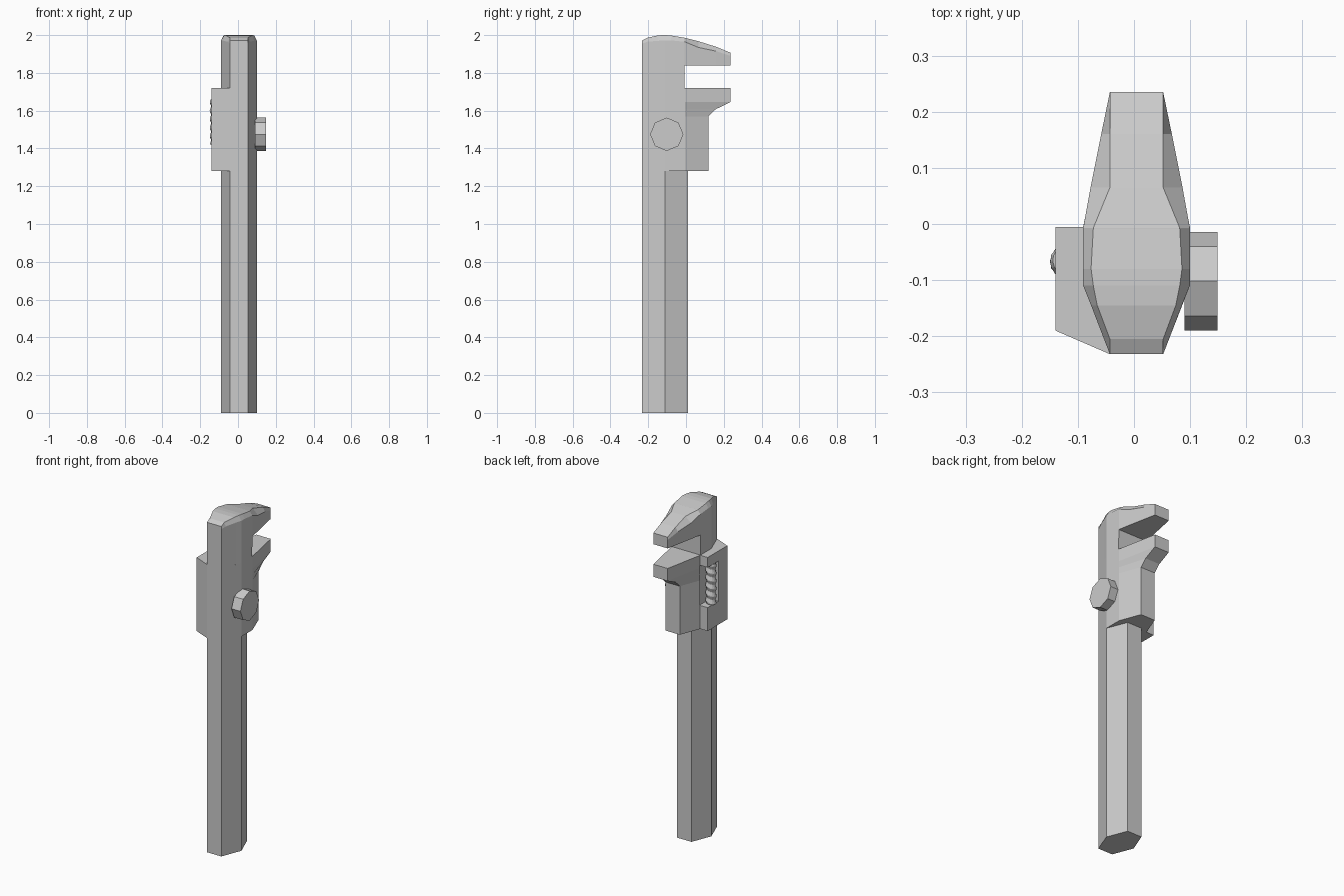
import bpy, bmesh, math

if "Cube" in bpy.data.objects:
    bpy.data.objects.remove(bpy.data.objects["Cube"])

CX = 0.0045          # centre plane of the wrench body
W, N = 0.095, 0.0475  # wide and narrow half widths


def loft(name, rings):
    """Skin a list of equal-length closed rings and cap both ends."""
    bm = bmesh.new()
    rows = [[bm.verts.new(p) for p in ring] for ring in rings]
    n = len(rows[0])
    for a, b in zip(rows, rows[1:]):
        for i in range(n):
            j = (i + 1) % n
            bm.faces.new((a[i], a[j], b[j], b[i]))
    bm.faces.new(rows[0][::-1])
    bm.faces.new(rows[-1])
    bmesh.ops.recalc_face_normals(bm, faces=bm.faces)
    mesh = bpy.data.meshes.new(name)
    bm.to_mesh(mesh)
    bm.free()
    ob = bpy.data.objects.new(name, mesh)
    bpy.context.collection.objects.link(ob)
    return ob


def prism(name, outline, z0, z1):
    return loft(name, [[(x, y, z) for x, y in outline] for z in (z0, z1)])


# Hexagonal handle
prism("handle", [(CX - N, -0.232), (CX + N, -0.232), (CX + W, -0.11),
                 (CX + N, 0.01), (CX - N, 0.01), (CX - W, -0.11)], 0, 1.28)

# Sliding sleeve, bulging to the left, with a window for the worm screw
sleeve = prism("sleeve", [(-0.14, -0.19), (CX - N, -0.232), (CX + N, -0.232),
                          (CX + W, -0.11), (CX + W, -0.005), (-0.14, -0.005)],
               1.28, 1.72)
cutter = prism("window_cutter", [(-0.2, -0.105), (-0.086, -0.105),
                                 (-0.086, 0.05), (-0.2, 0.05)], 1.42, 1.66)
cutter.hide_render = True
cutter.hide_set(True)
cut = sleeve.modifiers.new("window", 'BOOLEAN')
cut.operation = 'DIFFERENCE'
cut.solver = 'EXACT'
cut.object = cutter

# Lower jaw: narrow body flaring out to the jaw tip
jaw = [(1.28, 0.12), (1.57, 0.12), (1.608, 0.158), (1.645, 0.235), (1.72, 0.235)]
loft("lower_jaw", [[(CX - W, -0.005, z), (CX + W, -0.005, z),
                    (CX + N, y, z), (CX - N, y, z)] for z, y in jaw])

# Upper jaw and neck: y, outer half width, top half width, shoulder z, top z, bottom z
stations = [(-0.232, N, N, 1.955, 1.972, 1.72),
            (-0.205, 0.058, N, 1.965, 1.986, 1.72),
            (-0.145, 0.081, 0.07, 1.97, 1.999, 1.72),
            (-0.11, W, 0.077, 1.972, 2.0, 1.72),
            (-0.08, W, 0.081, 1.972, 1.998, 1.72),
            (-0.008, W, 0.077, 1.965, 1.986, 1.72),
            (-0.007, W, 0.077, 1.965, 1.986, 1.84),
            (0.065, 0.082, N, 1.935, 1.968, 1.84),
            (0.16, 0.063, N, 1.915, 1.938, 1.84),
            (0.235, N, N, 1.89, 1.907, 1.84)]
loft("upper_jaw", [[(CX - w, y, zb), (CX + w, y, zb), (CX + w, y, zs),
                    (CX + t, y, zt), (CX - t, y, zt), (CX - w, y, zs)]
                   for y, w, t, zs, zt, zb in stations])

# Octagonal knob on the right
loft("knob", [[(x, -0.102 + 0.088 * math.cos(i * math.pi / 4),
                1.475 + 0.088 * math.sin(i * math.pi / 4)) for i in range(8)]
              for x in (0.09, 0.149)])

# Worm screw: radius follows a helical triangle wave
SEG, STEPS, PITCH = 16, 60, 0.045
rings = []
for k in range(STEPS + 1):
    z = 1.42 + 0.24 * k / STEPS
    ring = []
    for i in range(SEG):
        f = ((z - 1.42) / PITCH + i / SEG) % 1
        r = 0.031 - 0.008 * abs(2 * f - 1)
        a = 2 * math.pi * i / SEG
        ring.append((-0.119 + r * math.cos(a), -0.067 + r * math.sin(a), z))
    rings.append(ring)
loft("worm_screw", rings)
